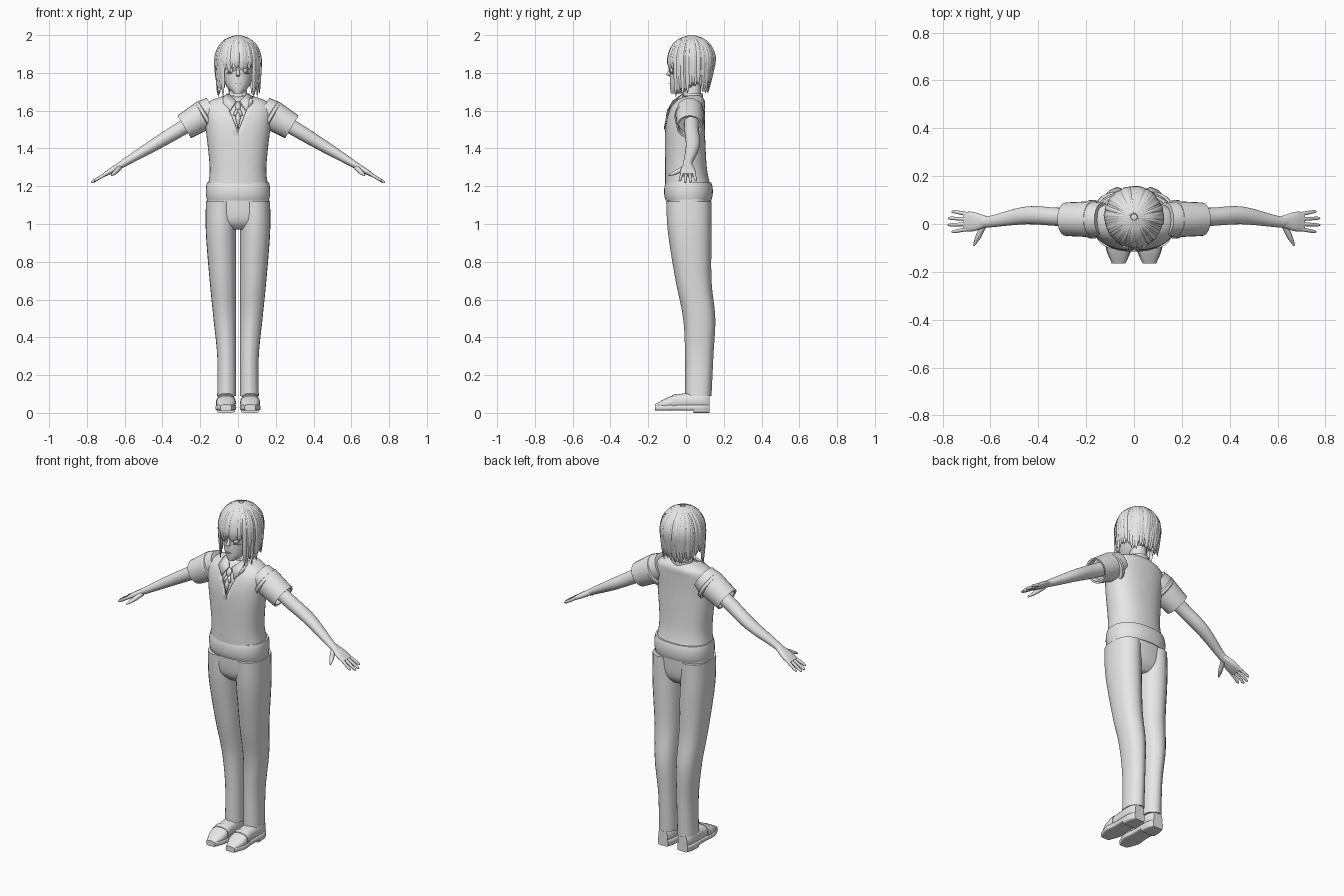
import bpy, bmesh, math, random
from mathutils import Vector

random.seed(4)
if "Cube" in bpy.data.objects:
    bpy.data.objects.remove(bpy.data.objects["Cube"])

X, Y, Z = Vector((1, 0, 0)), Vector((0, 1, 0)), Vector((0, 0, 1))
grey = bpy.data.materials.new("plain_grey")
grey.use_nodes = True
grey.diffuse_color = (.8, .8, .8, 1)
grey.node_tree.nodes["Principled BSDF"].inputs["Base Color"].default_value = grey.diffuse_color


def spline(rows, steps=5):
    """Smooth Hermite curve through rows of numbers."""
    points = [Vector(row) for row in rows]
    last = len(points) - 1
    slopes = [(points[min(i + 1, last)] - points[max(i - 1, 0)]) / 2 for i in range(last + 1)]
    curve = []
    for i in range(last):
        for step in range(steps):
            t = step / steps
            blend = t * t * (3 - 2 * t)
            curve.append(points[i].lerp(points[i + 1], blend)
                         + slopes[i] * t * (1 - t) ** 2 - slopes[i + 1] * t * t * (1 - t))
    return curve + [points[last]]


def tube(bm, rows, side, axis=None, power=2, sides=24, crease=0):
    """Skin rows of (x, y, z, radius, radius along side)."""
    loops = []
    for i, (x, y, z, radius, side_radius) in enumerate(rows):
        before, after = rows[max(i - 1, 0)], rows[min(i + 1, len(rows) - 1)]
        along = axis or (Vector(after[:3]) - Vector(before[:3])).normalized()
        across = (side - along * side.dot(along)).normalized()
        up = across.cross(along)
        loop = []
        for j in range(sides):
            c, s = math.cos(math.tau * j / sides), math.sin(math.tau * j / sides)
            u = math.copysign(abs(c) ** (2 / power), c) * radius
            v = math.copysign(abs(s) ** (2 / power), s) * side_radius
            if abs(s) > .999:
                v += math.copysign(crease, s)
            loop.append(bm.verts.new(Vector((x, y, z)) + up * u + across * v))
        loops.append(loop)
    for a, b in zip(loops, loops[1:]):
        for j in range(sides):
            bm.faces.new((a[j], a[j - 1], b[j - 1], b[j]))
    bm.faces.new(loops[0])
    bm.faces.new(reversed(loops[-1]))


def finish(name, bm, mirror=False, thick=0, offset=-1):
    bmesh.ops.recalc_face_normals(bm, faces=bm.faces)
    mesh = bpy.data.meshes.new(name)
    bm.to_mesh(mesh)
    bm.free()
    mesh.polygons.foreach_set("use_smooth", [True] * len(mesh.polygons))
    mesh.set_sharp_from_angle(angle=math.radians(50))
    mesh.materials.append(grey)
    part = bpy.data.objects.new(name, mesh)
    bpy.context.collection.objects.link(part)
    if thick:
        solid = part.modifiers.new("thickness", 'SOLIDIFY')
        solid.thickness, solid.offset = thick, offset
    if mirror:
        part.modifiers.new("mirror", 'MIRROR').use_mirror_merge = False


def form(name, rows, side=Y, mirror=False, **options):
    bm = bmesh.new()
    tube(bm, rows, side, **options)
    finish(name, bm, mirror)


def ball(name, centre, size, mirror=False):
    bm = bmesh.new()
    bmesh.ops.create_uvsphere(bm, u_segments=16, v_segments=12, radius=1)
    for v in bm.verts:
        v.co = Vector(centre) + v.co * Vector(size)
    finish(name, bm, mirror)


def stack(rows, inner=None):
    """Rows of (height, half width, front, back); inner places a leg beside the middle."""
    return spline([(0 if inner is None else inner + half, (front + back) / 2, z, half, (back - front) / 2)
                   for z, half, front, back in rows])


def grow(rows, amount):
    return [(x, y, z, a + amount, b + amount) for x, y, z, a, b in rows]


def front_y(rows, x, z):
    """Front surface of a stacked form."""
    ring = min(rows, key=lambda row: abs(row[2] - z))
    return ring[1] - ring[4] * math.sqrt(max(0, 1 - (x / ring[3]) ** 2))


def plate(name, outline, rows, lift, mirror=False):
    bm = bmesh.new()
    bm.faces.new([bm.verts.new((x, front_y(rows, x, z) - lift, z)) for x, z in outline])
    finish(name, bm, mirror, thick=.006, offset=0)


def patch(name, rows, x, z, half, height, tilt=0, sides=12, mirror=False):
    """Oval or diamond plate lying on the front of a form."""
    turns = [math.tau * i / sides for i in range(sides)]
    outline = [(x + half * math.cos(t), z + height * math.sin(t) + tilt * half * math.cos(t)) for t in turns]
    plate(name, outline, rows, .005, mirror)


# Shirt under a vest with a V neck
torso = stack([(1.2, .16, -.11, .13), (1.3, .15, -.11, .11), (1.5, .17, -.11, .1), (1.6, .18, -.09, .1),
               (1.65, .15, -.06, .1), (1.68, .07, -.02, .08)])
form("shirt", grow(torso, -.01), axis=Z, power=2.3, sides=40)
bm = bmesh.new()
tube(bm, torso, Y, axis=Z, power=2.3, sides=40)
slope, vee = .4, 1.49
for sign in (1, -1):
    bmesh.ops.bisect_plane(bm, geom=bm.verts[:] + bm.edges[:] + bm.faces[:],
                           plane_co=Z * vee, plane_no=(sign, 0, -slope))
neck_hole = []
for face in bm.faces:
    middle = face.calc_center_median()
    if middle.y < .02 and abs(middle.x) < slope * (middle.z - vee):
        neck_hole.append(face)
bmesh.ops.delete(bm, geom=neck_hole, context='FACES')
finish("vest", bm, thick=.008)
low, high = 1.125, 1.22
hem = [low + (high - low) * i / 8 for i in range(9)]
form("vest_hem", [(0, .013, z, .16 + .01 * bulge, .115 + .014 * bulge) for z in hem
                  for bulge in [math.sqrt(math.sin(math.pi * (z - low) / (high - low) * .9 + .15))]],
     axis=Z, power=2.3, sides=40)

# Collar and tie
form("collar_band", stack([(1.62, .07, -.04, .09), (1.69, .06, -.01, .09)]), axis=Z)
plate("collar_points", [(.01, 1.65), (.05, 1.69), (.08, 1.67), (.08, 1.64), (.04, 1.6)], torso, .01, mirror=True)
patch("tie_knot", torso, 0, 1.625, .016, .024, sides=6)
patch("tie_bow", torso, .012, 1.59, .014, .02, tilt=-1, sides=4, mirror=True)
patch("tie_tail", torso, 0, 1.56, .013, .06, sides=4)


# Arms, sleeves and hands follow one sloping line
def limb(rows):
    return [(x, y, 1.685 - .6 * x, radius, depth) for x, y, radius, depth in rows]


slant = Vector((1, 0, -.6)).normalized()
form("sleeves", limb([(.13, .02, .07, .07), (.18, .02, .08, .075), (.285, .02, .07, .07),
                      (.283, .02, .06, .06), (.25, .02, .06, .06)]), axis=slant, mirror=True)
form("armhole_edges", [(x, .02, 1.68 - .64 * x, .083 + edge, .075 + edge)
                       for x, edge in ((.162, 0), (.166, .006), (.18, .006), (.184, 0))], axis=slant, mirror=True)
form("arms", spline(limb([(.22, .03, .04, .04), (.32, .03, .038, .038), (.45, .036, .032, .037),
                          (.6, .01, .02, .024), (.64, .01, .016, .026)])), mirror=True)
bm = bmesh.new()
tube(bm, spline(limb([(.61, .01, .016, .02), (.67, .01, .015, .04), (.71, .01, .01, .04)])), Y, power=2.5)
for finger in range(4):
    spread = finger - 1.5
    tip = .785 - .015 * abs(spread)
    tube(bm, limb([(.69, -.02 * spread + .01, .009, .009), (tip - .01, -.028 * spread + .01, .008, .007),
                   (tip, -.028 * spread + .01, .003, .003)]), Y, sides=10)
tube(bm, spline([(.625, 0, 1.3, .014, .012), (.65, -.05, 1.275, .012, .012), (.67, -.09, 1.257, .004, .004)]),
     X, sides=10)
finish("hands", bm, mirror=True)

# Trousers with pressed creases
form("trouser_legs", stack([(.09, .05, 0, .13), (.3, .05, 0, .14), (.5, .06, -.01, .15), (.7, .07, -.05, .13),
                            (.95, .08, -.09, .13), (1.12, .08, -.1, .13)], inner=.01),
     axis=Z, power=2.3, crease=.005, mirror=True)
form("trouser_seat", stack([(.97, .08, -.05, .09), (1.02, .16, -.09, .12), (1.14, .165, -.1, .13)]),
     axis=Z, power=2.4, sides=40)

# Shoes: (y, top, half width) shared by upper, sole and heel
shoe = spline([(.125, .1, .03), (.08, .11, .045), (-.03, .1, .045), (-.1, .08, .05), (-.165, .045, .025)])
middle, sole = .064, .02
form("shoe_uppers", [(middle, y, (top + sole) / 2, (top - sole) / 2, half) for y, top, half in shoe],
     side=X, axis=-Y, power=2.5, mirror=True)
form("shoe_soles", [(middle, y, sole + .008, .015, half + .004) for y, top, half in shoe],
     side=X, axis=-Y, power=5, mirror=True)
form("shoe_heels", [(middle, y, sole, sole, half + .003) for y, top, half in shoe if y > .03],
     side=X, axis=-Y, power=5, mirror=True)
form("shoe_straps", [(middle, y, (top + sole) / 2, (top - sole) / 2 + .004, half + .003)
                     for y, top, half in shoe if -.08 < y < -.03], side=X, axis=-Y, power=2.5, mirror=True)

# Head, neck and face
head = stack([(1.69, .02, -.08, -.03), (1.73, .06, -.085, .06), (1.8, .085, -.085, .12), (1.88, .095, -.085, .14),
              (1.95, .08, -.06, .11), (1.98, .02, .01, .05)])
form("head", head, axis=Z, sides=32)
form("neck", stack([(1.62, .05, -.02, .08), (1.76, .044, -.01, .08)]), axis=Z)
form("nose", [(0, -.08, 1.83, .004, .004), (0, -.093, 1.79, .011, .013), (0, -.08, 1.78, .006, .006)], axis=Z, sides=12)
ball("ears", (.095, .045, 1.8), (.01, .02, .033), mirror=True)
patch("eye_irises", head, .04, 1.813, .012, .014, mirror=True)
patch("eye_lashes", head, .044, 1.83, .028, .004, tilt=.2, mirror=True)
patch("lower_lids", head, .045, 1.797, .016, .002, mirror=True)
patch("eyebrows", head, .042, 1.85, .03, .004, tilt=.2, mirror=True)
patch("mouth", head, 0, 1.742, .016, .002)

# Hair: a skull cap covered by locks that fall from the crown
crown, size = Vector((0, .03, 1.865)), Vector((.118, .122, .129))
bm = bmesh.new()
bmesh.ops.create_uvsphere(bm, u_segments=40, v_segments=28, radius=1)
bare = []
for v in bm.verts:
    v.co = crown + v.co * size
    if v.co.z < 1.74 or (v.co.y < -.02 and v.co.z < crown.z):
        bare.append(v)
bmesh.ops.delete(bm, geom=bare, context='VERTS')
finish("hair_cap", bm, thick=.006)

bm = bmesh.new()
locks = 52
for i in range(locks):
    angle = math.tau * ((i + .5) / locks - .5)
    turn = abs(math.degrees(angle))
    tuck = .95
    if turn < 45:       # fringe
        end = 1.82
    elif turn < 85:     # side locks framing the face
        end = 1.69
    elif turn < 108:    # shorter above the ears
        end = 1.74
    else:               # back, drawn in towards the neck
        end, tuck = 1.71, .95 - .27 * (turn - 108) / 72
    end += random.uniform(-.02, .02)
    out = Vector((math.sin(angle), -math.cos(angle), 0))
    wide, lift = random.uniform(.012, .016), random.uniform(.985, 1.025)
    rows = []
    for step in range(4):
        polar = math.radians(6 + 27 * step)
        spot = crown + (out * math.sin(polar) * lift + Z * math.cos(polar)) * size
        rows.append((*spot, .0065, wide * (.35 + .65 * math.sin(polar))))
    for fall, taper in ((.5, .95), (.8, .6), (1, .08)):
        spot = crown + out * size * lift * (1 + (tuck - 1) * fall)
        spot.z += (end - spot.z) * fall
        rows.append((*spot, .006 * taper + .001, wide * taper))
    tube(bm, spline(rows, 3), Vector((math.cos(angle), math.sin(angle), 0)), sides=8)
finish("hair_locks", bm)
